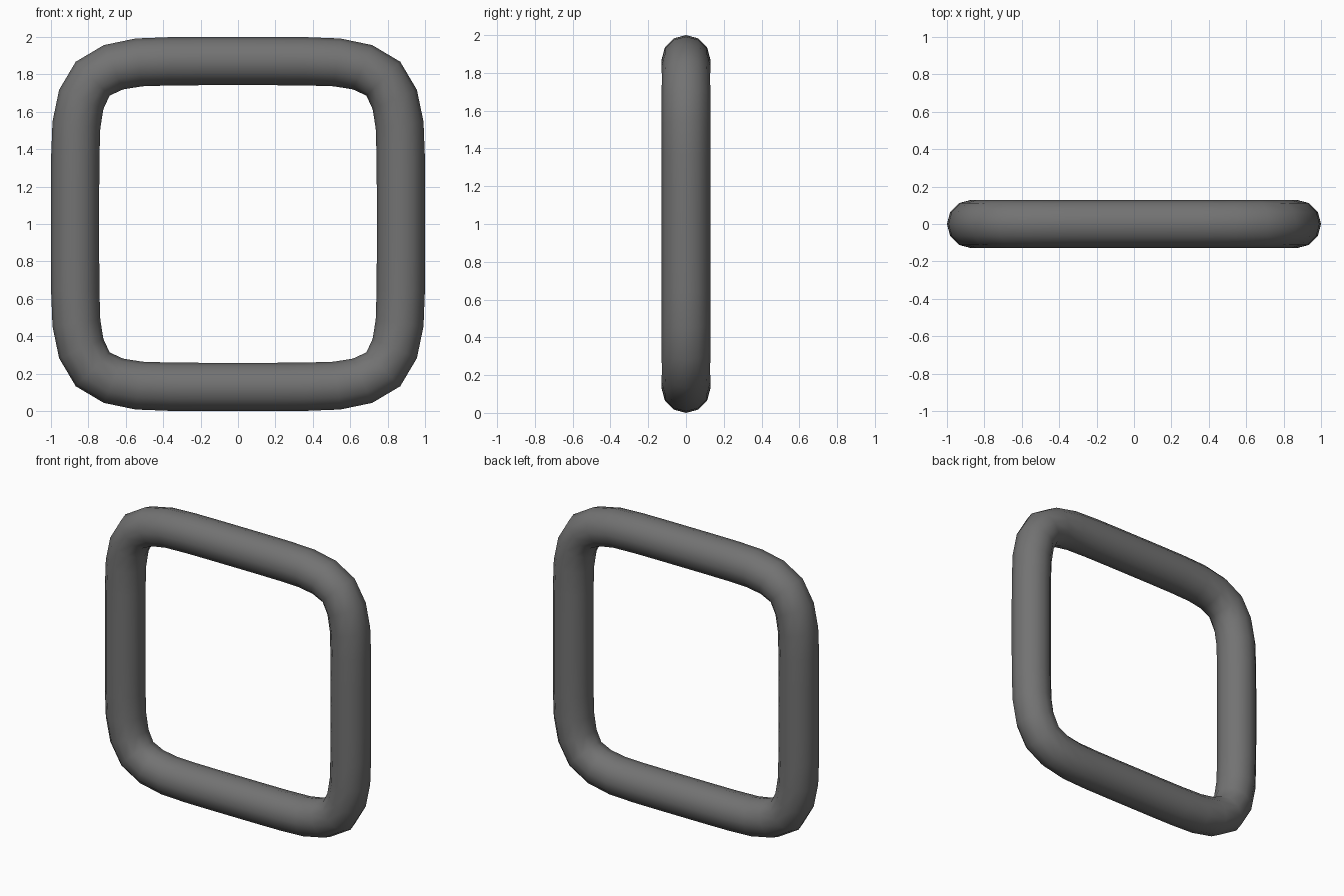
import bpy, bmesh
from math import cos, sin, pi, radians
from mathutils import Matrix, Vector

if "Cube" in bpy.data.objects:
    bpy.data.objects.remove(bpy.data.objects["Cube"])

R, SIDES = 0.129, 12

# one eighth of the loop: ring centre (x, z), tilt of the ring, ring radius
half = [(0.871, 0.0, 0, R), (0.871, 0.18, 0, R), (0.87, 0.36, 1.5, R),
        (0.864, 0.53, 8, R), (0.838, 0.666, 23.5, R)]
corner = [(0.777, 0.777, 45, 0.128)]
mirrored = [(z, x, 90 - a, r) for x, z, a, r in reversed(half[1:])]
quarter = half + corner + mirrored

# square tube loop
bm = bmesh.new()
rings = []
for q in range(4):
    turn = Matrix.Rotation(-q * pi / 2, 3, 'Y')
    for x, z, a, r in quarter:
        a = radians(a)
        out = Vector((cos(a), 0, sin(a)))
        ring = []
        for i in range(SIDES):
            t = 2 * pi * i / SIDES
            p = Vector((x, 0, z)) + out * (r * cos(t)) + Vector((0, r * sin(t), 0))
            ring.append(bm.verts.new(turn @ p + Vector((0, 0, 1))))
        rings.append(ring)

for k, ring in enumerate(rings):
    nxt = rings[(k + 1) % len(rings)]
    for i in range(SIDES):
        j = (i + 1) % SIDES
        bm.faces.new((ring[i], ring[j], nxt[j], nxt[i]))
bmesh.ops.recalc_face_normals(bm, faces=bm.faces)
for f in bm.faces:
    f.smooth = True

me = bpy.data.meshes.new("square_ring")
bm.to_mesh(me)
bm.free()

# dark grey finish
mat = bpy.data.materials.new("dark_grey")
mat.diffuse_color = (0.17, 0.17, 0.17, 1)
mat.use_nodes = True
mat.node_tree.nodes["Principled BSDF"].inputs["Base Color"].default_value = mat.diffuse_color
me.materials.append(mat)
bpy.context.collection.objects.link(bpy.data.objects.new("square_ring", me))
